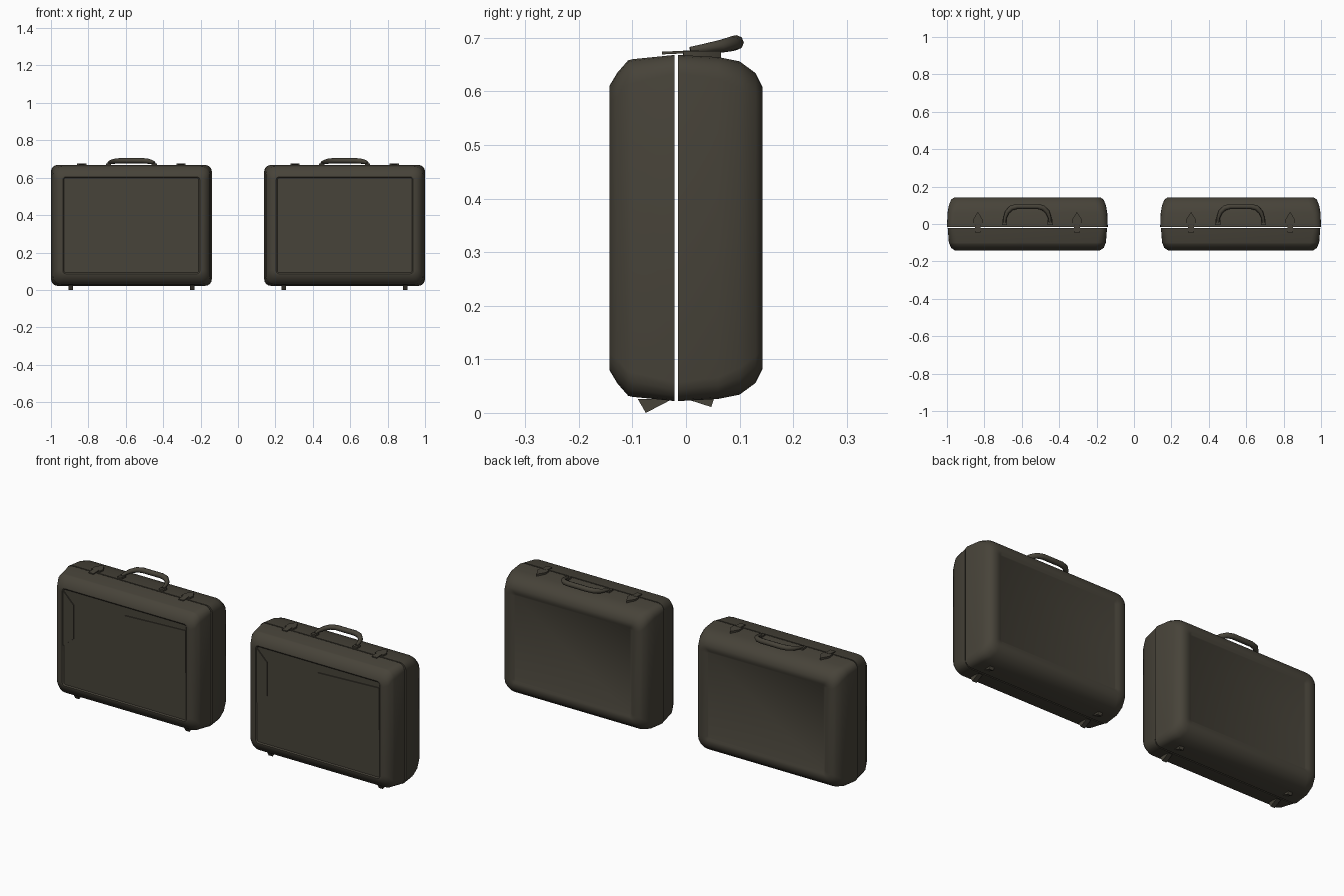
import bpy, bmesh, math
from mathutils import Vector

cube = bpy.data.objects.get("Cube")
if cube:
    bpy.data.objects.remove(cube)

leather = bpy.data.materials.new("dark olive leather")
leather.use_nodes = True
colour = (0.063, 0.056, 0.041, 1)
leather.diffuse_color = colour
bsdf = leather.node_tree.nodes["Principled BSDF"]
bsdf.inputs["Base Color"].default_value = colour
bsdf.inputs["Roughness"].default_value = 0.8

HALF_W, BOTTOM, TOP = 0.43, 0.02, 0.67


def finish(bm, name, x, angle=35):
    bmesh.ops.recalc_face_normals(bm, faces=bm.faces)
    mesh = bpy.data.meshes.new(name)
    bm.to_mesh(mesh)
    bm.free()
    mesh.materials.append(leather)
    obj = bpy.data.objects.new(name, mesh)
    obj.location.x = x
    bpy.context.collection.objects.link(obj)
    bpy.ops.object.select_all(action='DESELECT')
    obj.select_set(True)
    bpy.context.view_layer.objects.active = obj
    bpy.ops.object.shade_smooth_by_angle(angle=math.radians(angle))
    return obj


def rounded_ring(bm, y, inset_x, inset_z, radius, steps=4):
    """Rounded rectangle standing in the xz plane."""
    w = HALF_W - inset_x
    mid, h = (TOP + BOTTOM) / 2, (TOP - BOTTOM) / 2 - inset_z
    ring = []
    for i, (sx, sz) in enumerate([(1, 1), (-1, 1), (-1, -1), (1, -1)]):
        for k in range(steps + 1):
            a = math.pi / 2 * (i + k / steps)
            ring.append(bm.verts.new((sx * (w - radius) + radius * math.cos(a), y,
                                      mid + sz * (h - radius) + radius * math.sin(a))))
    return ring


def shell(name, x, rings):
    bm = bmesh.new()
    loops = [rounded_ring(bm, *r) for r in rings]
    for a, b in zip(loops, loops[1:]):
        for i in range(len(a)):
            j = (i + 1) % len(a)
            bm.faces.new((a[i], a[j], b[j], b[i]))
    bm.faces.new(loops[0])
    bm.faces.new(loops[-1])
    return finish(bm, name, x)


def prism(name, x, outline, offset):
    """Extrude a flat outline by an offset vector."""
    bm = bmesh.new()
    face = bm.faces.new([bm.verts.new(p) for p in outline])
    out = bmesh.ops.extrude_face_region(bm, geom=[face])
    verts = [v for v in out["geom"] if isinstance(v, bmesh.types.BMVert)]
    bmesh.ops.translate(bm, verts=verts, vec=Vector(offset))
    return finish(bm, name, x)


def tube(name, x, path, radii, sides=8):
    bm = bmesh.new()
    pts = [Vector(p) for p in path]
    loops = []
    for i, p in enumerate(pts):
        t = (pts[min(i + 1, len(pts) - 1)] - pts[max(i - 1, 0)]).normalized()
        side = t.cross(Vector((0, 0, 1))).normalized()
        up = side.cross(t)
        loops.append([bm.verts.new(p + radii[i] * (side * math.cos(a) + up * math.sin(a)))
                      for a in (math.tau * k / sides for k in range(sides))])
    for a, b in zip(loops, loops[1:]):
        for i in range(sides):
            j = (i + 1) % sides
            bm.faces.new((a[i], a[j], b[j], b[i]))
    bm.faces.new(loops[0])
    bm.faces.new(loops[-1])
    return finish(bm, name, x, 50)


# Each ring: depth, side inset, top and bottom inset, corner radius
FRONT = [(-0.021, 0.004, 0.002, 0.035), (-0.100, 0.010, 0.010, 0.045),
         (-0.108, 0.014, 0.012, 0.045), (-0.128, 0.022, 0.035, 0.045),
         (-0.143, 0.045, 0.060, 0.030), (-0.143, 0.064, 0.066, 0.015),
         (-0.138, 0.070, 0.072, 0.010)]
BACK = [(-0.015, 0.000, 0.002, 0.035), (0.060, 0.003, 0.006, 0.040),
        (0.100, 0.010, 0.014, 0.050), (0.130, 0.022, 0.036, 0.050),
        (0.143, 0.040, 0.062, 0.035), (0.143, 0.075, 0.085, 0.015),
        (0.137, 0.085, 0.095, 0.010)]

for side, x in (("left", 0.57), ("right", -0.57)):
    # Two halves of the case with an open seam between them
    shell(side + "_front_shell", x, FRONT)
    shell(side + "_back_shell", x, BACK)

    # Front pocket and folded flap
    y = -0.137
    prism(side + "_front_pocket", x,
          [(0.0, y, 0.345), (0.36, y, 0.345), (0.36, y, 0.57), (0.0, y, 0.555)], (0, -0.005, 0))
    prism(side + "_front_flap", x,
          [(-0.36, y, 0.30), (-0.30, y, 0.35), (-0.30, y, 0.53), (-0.36, y, 0.59)],
          (0, -0.006, 0))

    # Carrying handle, folded towards the back
    half = [(0.122, 0.008, 0.676), (0.119, 0.035, 0.680), (0.108, 0.064, 0.684),
            (0.085, 0.086, 0.689), (0.055, 0.094, 0.691)]
    path = half + [(-px, py, pz) for px, py, pz in reversed(half)]
    thick = [0.007, 0.009, 0.012, 0.014, 0.014]
    tube(side + "_handle", x, path, thick + thick[::-1])

    for end, s in (("left", 1), ("right", -1)):
        label = side + "_case_" + end
        # Handle mount
        prism(label + "_handle_mount", x + s * 0.122,
              [(-0.014, -0.006, 0.664), (0.014, -0.006, 0.664),
               (0.014, 0.024, 0.664), (-0.014, 0.024, 0.664)], (0, 0, 0.012))
        # Latch base and the tongue that crosses the seam
        prism(label + "_latch_base", x + s * 0.265,
              [(-0.025, -0.005, 0.662), (0.025, -0.005, 0.662), (0.025, 0.025, 0.662),
               (0.0, 0.065, 0.662), (-0.025, 0.025, 0.662)], (0, 0, 0.013))
        prism(label + "_latch_tongue", x + s * 0.265,
              [(-0.015, -0.045, 0.669), (0.015, -0.045, 0.669),
               (0.015, 0.0, 0.671), (-0.015, 0.0, 0.671)], (0, 0, 0.005))
        # Wedge feet under both halves
        for half_name, ys, low in (("front", (-0.09, -0.075, -0.025), 0.0),
                                   ("back", (0.0, 0.047, 0.052), 0.011)):
            fx = s * 0.325 - 0.012
            prism(label + "_" + half_name + "_foot", x,
                  [(fx, ys[0], 0.026), (fx, ys[1], low), (fx, ys[2], 0.026)], (0.024, 0, 0))
